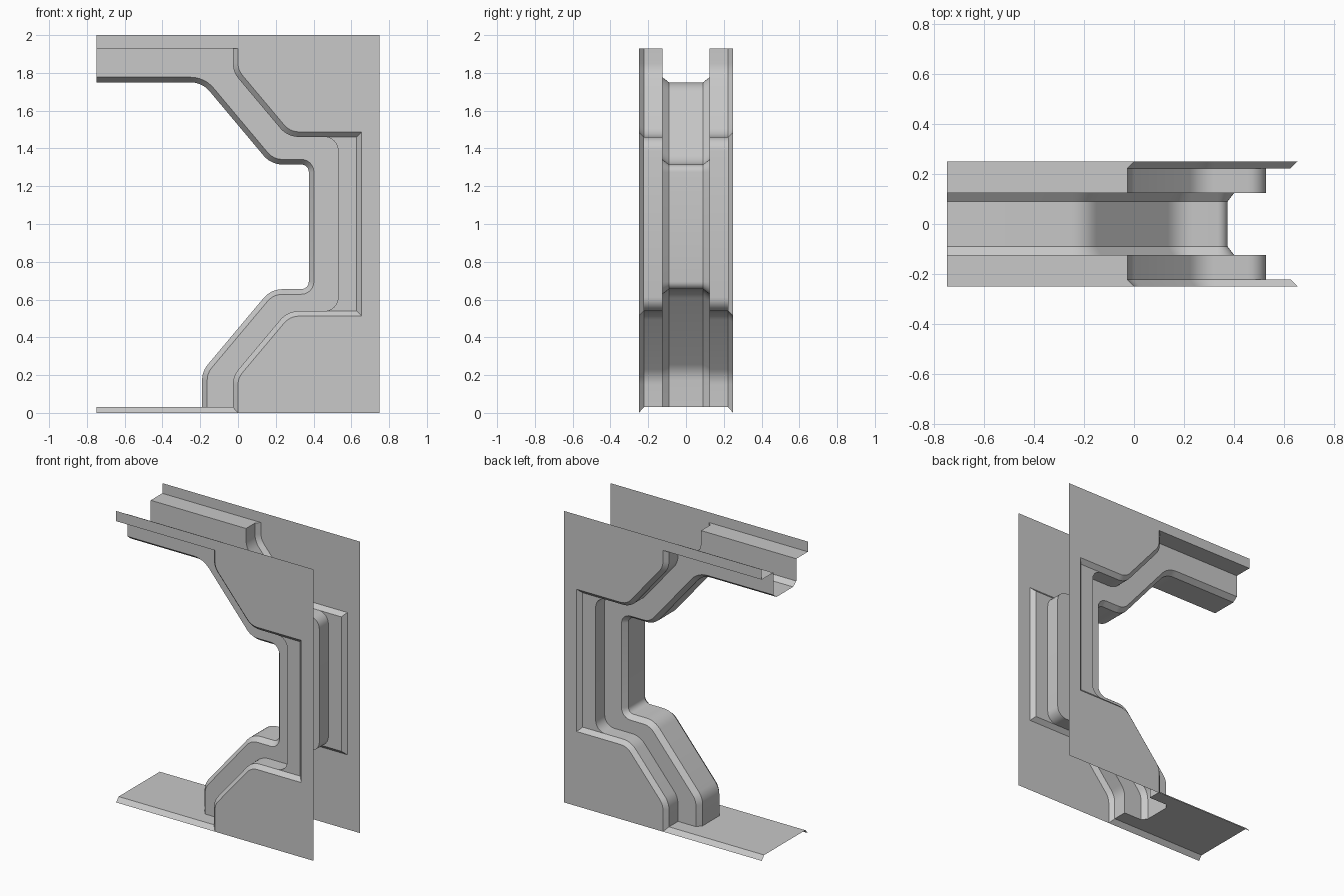
import bpy
import bmesh
from math import pi, tan
from mathutils import Vector

cube = bpy.data.objects.get("Cube")
if cube:
    bpy.data.objects.remove(cube, do_unlink=True)

grey = bpy.data.materials.new("plain grey")
grey.use_nodes = True
grey.diffuse_color = (0.58, 0.58, 0.58, 1)
grey.node_tree.nodes["Principled BSDF"].inputs["Base Color"].default_value = grey.diffuse_color


def rounded_path(corners, shift=0.0, end_z=None, steps=6):
    """Offset a path of (x, z, radius) corners to its left and round it."""
    pts = [Vector(c[:2]) for c in corners]
    dirs = [(b - a).normalized() for a, b in zip(pts, pts[1:])]
    left = [Vector((-d.y, d.x)) for d in dirs]
    out = [pts[0] + left[0] * shift]
    for i in range(1, len(pts) - 1):
        d0, d1, n0, n1 = dirs[i - 1], dirs[i], left[i - 1], left[i]
        corner = pts[i] + (n0 + n1) * (shift / (1 + n0.dot(n1)))
        if corners[i][2] == 0:
            out.append(corner)
            continue
        turn = 1 if d0.x * d1.y - d0.y * d1.x > 0 else -1
        radius = max(corners[i][2] - shift * turn, 0.005)
        angle = d0.angle(d1)
        start = corner - d0 * radius * tan(angle / 2)
        centre = start + n0 * turn * radius
        for k in range(steps + 1):
            # walk the arc by blending the two tangent normals
            spoke = (-n0 * turn).slerp(-n1 * turn, k / steps)
            out.append(centre + spoke * radius)
    out.append(pts[-1] + left[-1] * shift)
    if end_z is not None:
        out[-1].y = end_z
    return out


def at_depth(path, y):
    return [(p[0], y, p[1]) for p in path]


def sheet(name, faces):
    """Make one half from faces and mirror it to the other side."""
    bm = bmesh.new()
    for face in faces:
        bm.faces.new([bm.verts.new(p) for p in face])
    bmesh.ops.remove_doubles(bm, verts=bm.verts, dist=0.0001)
    mesh = bpy.data.meshes.new(name)
    bm.to_mesh(mesh)
    bm.free()
    mesh.materials.append(grey)
    obj = bpy.data.objects.new(name, mesh)
    bpy.context.collection.objects.link(obj)
    mirror = obj.modifiers.new("mirror", "MIRROR")
    mirror.use_axis = (False, True, False)
    bpy.ops.object.select_all(action="DESELECT")
    obj.select_set(True)
    bpy.context.view_layer.objects.active = obj
    bpy.ops.object.shade_smooth_by_angle(angle=pi / 6)


def strip(name, inner, outer):
    """Bridge two matching paths, facing the opening."""
    sheet(name, [(inner[i], outer[i], outer[i + 1], inner[i + 1])
                 for i in range(len(inner) - 1)])


# Levels and depths
floor_z, ledge_z, bevel = 0.03, 1.93, 0.027
rim_y, inner_y, frame_y, wall_y = 0.09, 0.125, 0.223, 0.25
back_x, front_x = -0.75, 0.75

# Inner rim around the opening
rim_corners = [(back_x, 1.75, 0), (-0.19, 1.75, 0.13), (0.175, 1.315, 0.13),
               (0.375, 1.315, 0.04), (0.375, 0.655, 0.04), (0.175, 0.655, 0.13),
               (-0.19, 0.22, 0.13), (-0.19, floor_z, 0)]
rim = rounded_path(rim_corners)
rim_back = rounded_path(rim_corners, bevel)


# Step between the inner panel and the side wall, mirrored about mid height
def step_corners(x, radius):
    top = [(0, 1.815, 0.1), (0.275, 1.488, 0.1), (x, 1.488, radius)]
    bottom = [(cx, 2 - cz, r) for cx, cz, r in reversed(top)]
    return [(0, ledge_z, 0)] + top + bottom + [(0, 0, 0)]


wall_edge = rounded_path(step_corners(0.655, 0))
frame_edge = rounded_path(step_corners(0.655, 0), -bevel, floor_z)
step_edge = rounded_path(step_corners(0.557, 0.1), -bevel, floor_z)

strip("opening_rim", at_depth(rim, 0), at_depth(rim, rim_y))
strip("rim_bevel", at_depth(rim, rim_y), at_depth(rim_back, inner_y))
strip("step_return", at_depth(step_edge, inner_y), at_depth(step_edge, frame_y))
strip("frame_bevel", at_depth(frame_edge, frame_y), at_depth(wall_edge, wall_y))

# Flat upright panels
sheet("inner_panel", [at_depth(step_edge + rim_back[::-1] + [(back_x, ledge_z)], inner_y)])
sheet("side_wall", [at_depth([(back_x, 2), (front_x, 2), (front_x, 0)]
                             + wall_edge[::-1] + [(back_x, ledge_z)], wall_y)])
recess = [p for p in frame_edge if p.x > 0.6] + [p for p in step_edge[::-1] if p.x > 0.4]
sheet("recess_panel", [at_depth(recess, frame_y)])

# Ledge under the top of the side wall
sheet("roof_ledge", [[(back_x, inner_y, ledge_z), (back_x, wall_y, ledge_z),
                      (0, wall_y, ledge_z), (-bevel, frame_y, ledge_z),
                      (-bevel, inner_y, ledge_z)]])

# Floor plate cut around the pillar, with a sloping outer edge
plan = [(back_x, 0), (-0.19, 0), (-0.19, rim_y), (-0.19 + bevel, inner_y),
        (-bevel, inner_y), (-bevel, frame_y), (back_x, frame_y)]
sheet("floor_plate", [[(x, y, floor_z) for x, y in plan]])
sheet("floor_edge", [[(back_x, frame_y, floor_z), (-bevel, frame_y, floor_z),
                      (0, wall_y, 0), (back_x, wall_y, 0)]])
